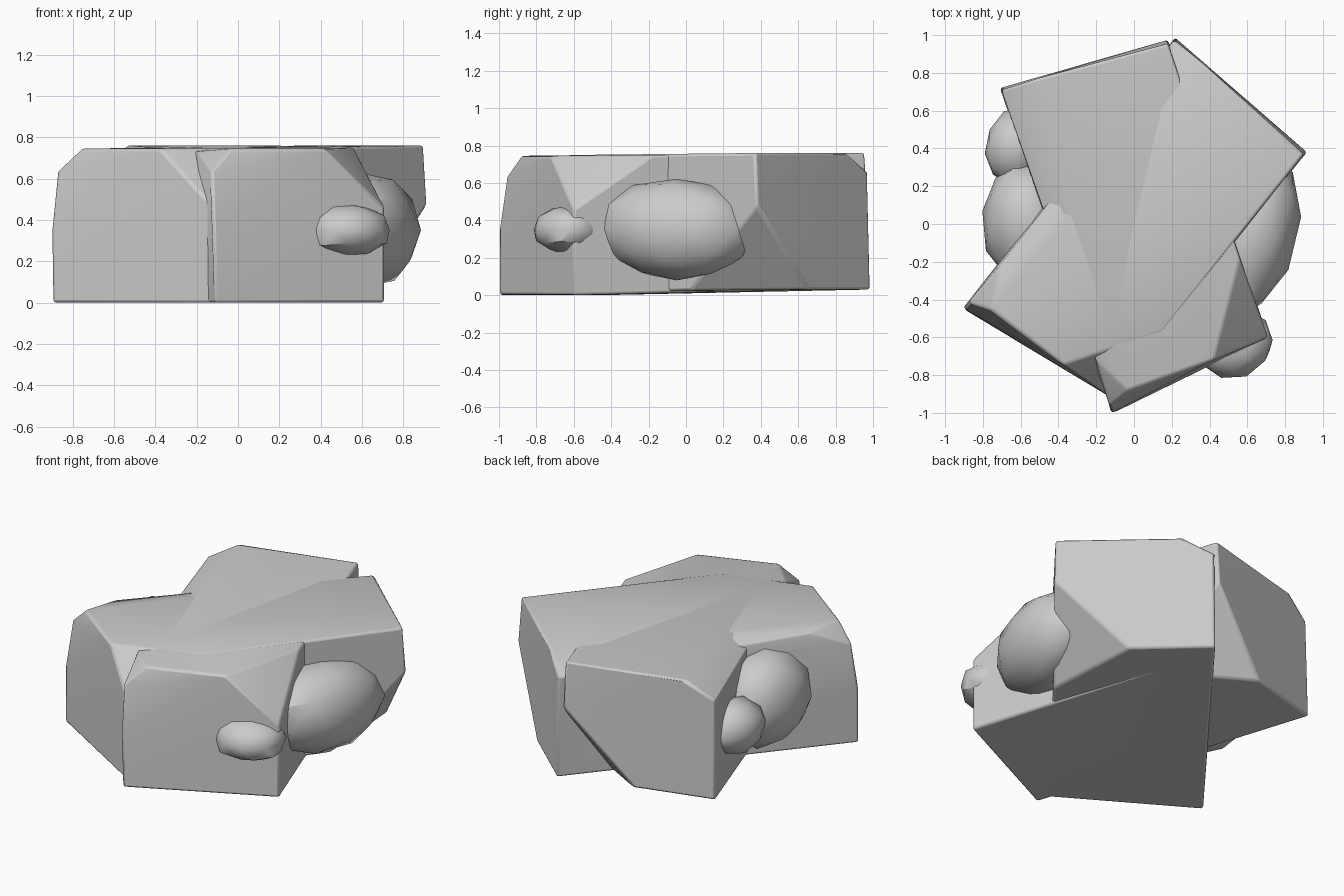
import bpy, bmesh, math, random
from mathutils import Vector, Matrix

if "Cube" in bpy.data.objects:
    bpy.data.objects.remove(bpy.data.objects["Cube"])

random.seed(4)


def finish(bm, name, angle):
    me = bpy.data.meshes.new(name)
    bmesh.ops.recalc_face_normals(bm, faces=bm.faces)
    bm.to_mesh(me)
    bm.free()
    ob = bpy.data.objects.new(name, me)
    bpy.context.collection.objects.link(ob)
    bpy.ops.object.select_all(action='DESELECT')
    ob.select_set(True)
    bpy.context.view_layer.objects.active = ob
    bpy.ops.object.shade_smooth_by_angle(angle=math.radians(angle))
    return ob


# Corners of the large chipped slab, bottom ring to top ring
SLAB = [
    (-.11, -1.0, 0), (.71, -.6, 0), (.32, .54, .025), (-.23, .85, .03), (-.71, .72, .03),
    (-.12, -1.0, .35), (.71, -.6, .46), (.18, .975, .48),
    (-.13, -.96, .63), (-.03, -.88, .745), (.42, -.72, .745), (.56, -.18, .75),
    (-.2, -.72, .73), (.18, .955, .76), (-.53, .765, .76), (-.7, .71, .66),
]


def slab(name, turn):
    bm = bmesh.new()
    rot = Matrix.Rotation(math.radians(turn), 3, 'Z')
    for p in SLAB:
        bm.verts.new(rot @ Vector(p))
    res = bmesh.ops.convex_hull(bm, input=bm.verts[:])
    loose = [v for v in bm.verts if not v.link_faces]
    bmesh.ops.delete(bm, geom=loose, context='VERTS')
    bmesh.ops.dissolve_limit(bm, angle_limit=math.radians(3), verts=bm.verts[:], edges=bm.edges[:])
    ob = finish(bm, name, 50)
    # worn edges
    bev = ob.modifiers.new("worn_edges", 'BEVEL')
    bev.width = .014
    bev.segments = 2
    bev.limit_method = 'ANGLE'
    bev.angle_limit = math.radians(25)
    return ob


def pebble(name, centre, half, turn, jitter=.05):
    bm = bmesh.new()
    bmesh.ops.create_icosphere(bm, subdivisions=2, radius=1.03)
    rot = Matrix.Rotation(math.radians(turn), 3, 'Z')
    for v in bm.verts:
        p = v.co * (1 + random.uniform(-jitter, jitter))
        v.co = rot @ Vector(a * b for a, b in zip(p, half)) + Vector(centre)
    return finish(bm, name, 35)


# Two crossed slabs, the same stone turned
slab("large_rock_rear_left", 0)
slab("large_rock_rear_right", -57)

# Smaller stones wedged in the gaps
pebble("side_rock_right", (.62, -.05, .35), (.235, .44, .27), -13)
pebble("side_rock_left", (-.55, 0, .38), (.25, .33, .29), 8)
pebble("small_rock_front", (.53, -.63, .35), (.21, .18, .13), 20)
pebble("small_rock_left", (-.62, .41, .36), (.16, .20, .16), -10)
